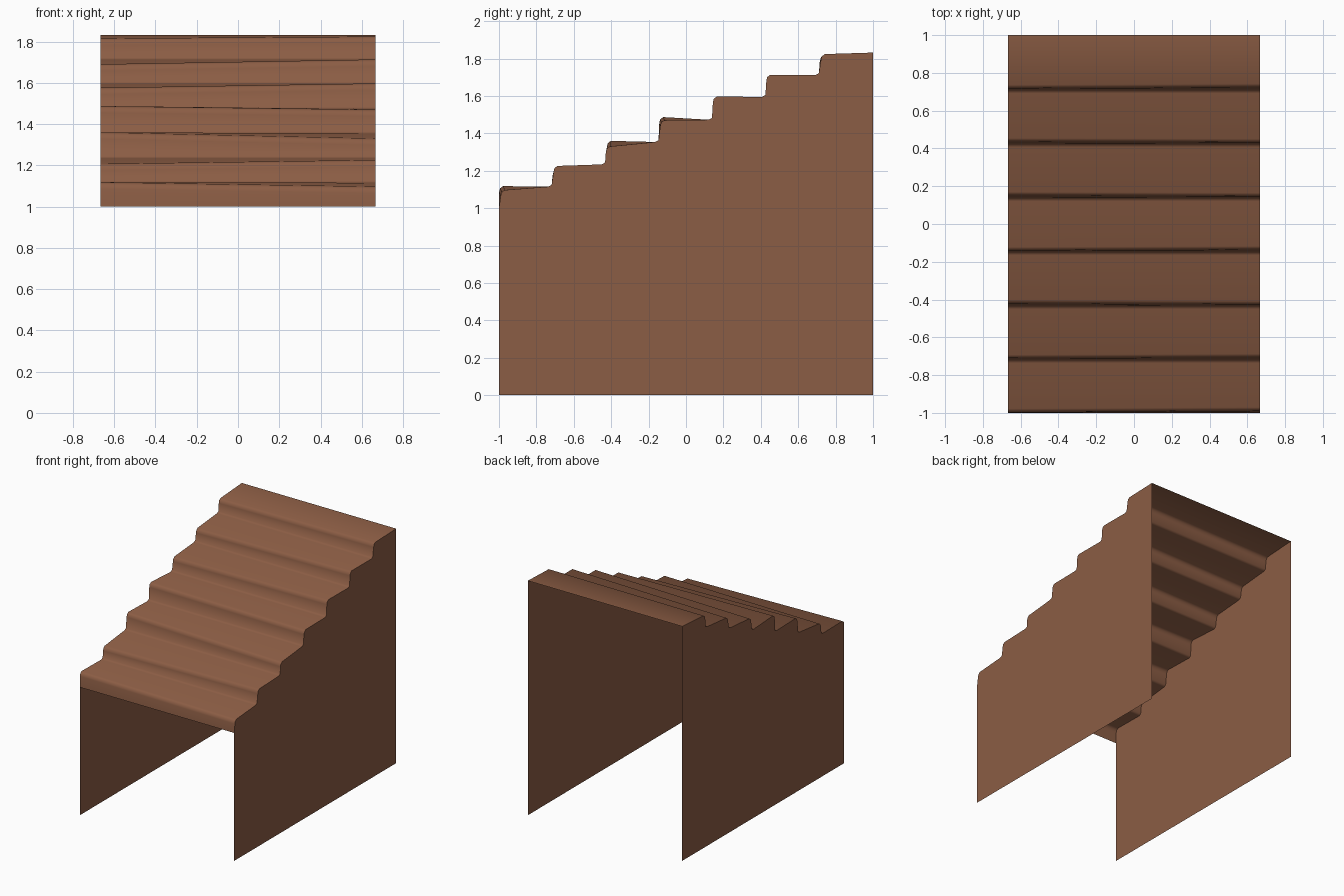
import bpy

if "Cube" in bpy.data.objects:
    bpy.data.objects.remove(bpy.data.objects["Cube"])

brown = bpy.data.materials.new("worn brown wood")
brown.diffuse_color = (0.26, 0.109, 0.058, 1)
brown.use_nodes = True
brown.node_tree.nodes["Principled BSDF"].inputs["Base Color"].default_value = brown.diffuse_color

W = 0.667          # half width
PITCH = 2 / 7      # tread depth

# per step: riser shift and nose height at left and right, shared height at the tread's back
STEPS = [  # y_left, nose_left, y_right, nose_right, back
    (0.000, 1.118, 0.008, 1.097, 1.115),
    (0.000, 1.207, 0.005, 1.226, 1.234),
    (0.005, 1.360, -0.001, 1.330, 1.354),
    (-0.001, 1.487, 0.004, 1.470, 1.473),
    (0.005, 1.576, 0.000, 1.597, 1.595),
    (0.004, 1.690, 0.000, 1.713, 1.712),
    (0.000, 1.815, 0.006, 1.824, 1.832),
]


def profile(side):
    """Stepped outline with softened noses and inner corners, front to back."""
    pts = [(-1.0, 1.0)]
    for i, s in enumerate(STEPS):
        dy, nose = s[2 * side], s[2 * side + 1]
        y, y1 = -1 + i * PITCH, -1 + (i + 1) * PITCH
        pts += [(y + dy + 0.001, nose - 0.032),
                (y + dy + 0.006, nose - 0.012),
                (y + dy + 0.022, nose)]
        if i < 6:
            pts += [(y1 - 0.022, s[4]), (y1 - 0.004, s[4] + 0.010)]
        else:
            pts.append((1.0, s[4]))
    return pts


def sheet(name, verts, faces, smooth):
    me = bpy.data.meshes.new(name)
    me.from_pydata(verts, [], faces)
    me.materials.append(brown)
    for p in me.polygons:
        p.use_smooth = smooth
    me.update()
    ob = bpy.data.objects.new(name, me)
    bpy.context.collection.objects.link(ob)
    return ob


left, right = profile(0), profile(1)
n = len(left)

# stepped surface: one open sheet spanning both outlines
sheet("stair_surface",
      [(-W, y, z) for y, z in left] + [(W, y, z) for y, z in right],
      [(i, n + i, n + i + 1, i + 1) for i in range(n - 1)], True)

# open side walls reaching the ground, as vertical strips under the outline
for name, x, pts in (("left_wall", -W, left), ("right_wall", W, right)):
    verts = [(x, y, z) for y, z in pts] + [(x, y, 0) for y, z in pts]
    faces = [(i, i + 1, n + i + 1, n + i) for i in range(n - 1)]
    if x > 0:
        faces = [f[::-1] for f in faces]
    sheet(name, verts, faces, False)
